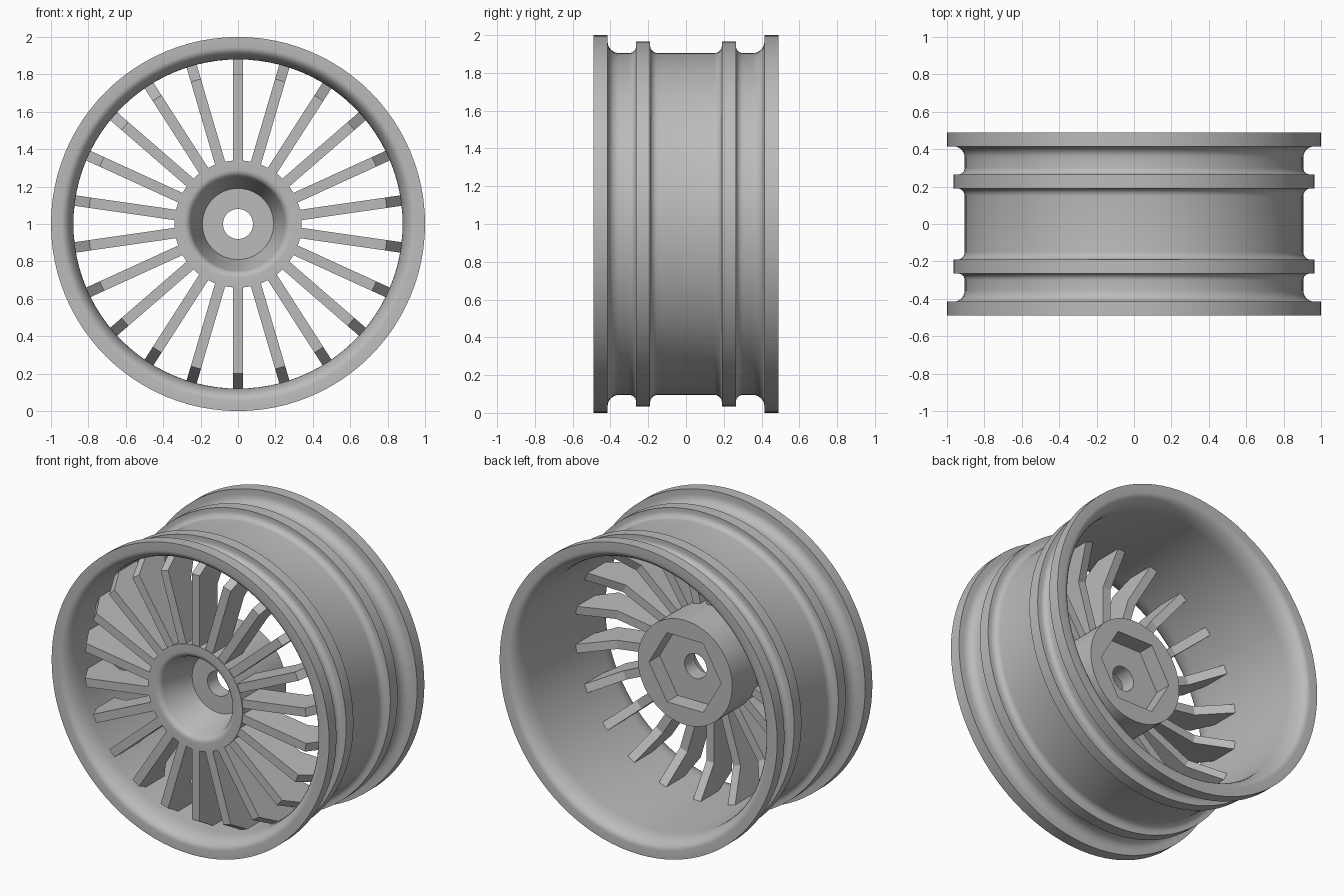
import bpy, bmesh
from math import sin, cos, pi, radians

cube = bpy.data.objects.get("Cube")
if cube:
    bpy.data.objects.remove(cube, do_unlink=True)

SEGMENTS = 96
SPOKES = 22

grey = bpy.data.materials.new("satin grey")
grey.use_nodes = True
colour = (0.5, 0.5, 0.5, 1)
grey.diffuse_color = colour
grey.node_tree.nodes["Principled BSDF"].inputs["Base Color"].default_value = colour


def finish(name, bm, smooth):
    bmesh.ops.recalc_face_normals(bm, faces=bm.faces)
    mesh = bpy.data.meshes.new(name)
    bm.to_mesh(mesh)
    bm.free()
    mesh.materials.append(grey)
    obj = bpy.data.objects.new(name, mesh)
    bpy.context.collection.objects.link(obj)
    obj.location.z = 1
    if smooth:
        bpy.ops.object.select_all(action='DESELECT')
        obj.select_set(True)
        bpy.context.view_layer.objects.active = obj
        bpy.ops.object.shade_smooth_by_angle(angle=radians(32))
    return obj


def arc(r, y, size_r, size_y, start, end, steps=6):
    """Elliptical arc of (radius, y) points around a centre."""
    angles = [radians(start + (end - start) * i / steps) for i in range(steps + 1)]
    return [(r + size_r * sin(a), y + size_y * cos(a)) for a in angles]


def lathe(name, profile):
    """Turn a closed profile about the y axis; a third item 'hex' makes that ring hexagonal."""
    bm = bmesh.new()
    rings = []
    for r, y, *shape in profile:
        ring = []
        for i in range(SEGMENTS):
            t = 2 * pi * i / SEGMENTS
            k = cos(pi / 6) / cos(t % (pi / 3) - pi / 6) if shape else 1
            ring.append(bm.verts.new((r * k * cos(t), y, r * k * sin(t))))
        rings.append(ring)
    for a, b in zip(rings, rings[1:] + rings[:1]):
        for i in range(SEGMENTS):
            j = (i + 1) % SEGMENTS
            bm.faces.new((a[i], a[j], b[j], b[i]))
    return finish(name, bm, True)


# Rim: rounded inner lip, flange, grooves and ridges, mirrored front to back
front_half = arc(0.945, -0.36, 0.065, 0.13, 270, 180, 8)
front_half += [(1.0, -0.49), (1.0, -0.415)]
front_half += arc(0.965, -0.355, 0.06, 0.06, 180, 270)[:1]
front_half += arc(0.965, -0.355, 0.06, 0.06, 180, 270)[1:]
front_half += arc(0.94, -0.30, 0.035, 0.035, 270, 360)
front_half += [(0.965, -0.265), (0.965, -0.19)]
front_half += arc(0.945, -0.15, 0.04, 0.04, 180, 270)
back_half = [(r, -y) for r, y in reversed(front_half)]
lathe("rim", front_half + back_half)

# Hub: tapered dish in front, centre bore, hexagonal socket behind
hub = [(0.34, 0.01), (0.34, -0.44)]
hub += arc(0.29, -0.40, 0.04, 0.04, 180, 255, 6)
hub += [(0.19, -0.20), (0.08, -0.20), (0.08, -0.10)]
hub += [(0.26, -0.10, 'hex'), (0.26, 0.01, 'hex')]
lathe("hub", hub)

# Spokes: thin bent plates joining hub and rim
outline = [(0.32, -0.435), (0.80, -0.435), (0.885, -0.29),
           (0.885, -0.11), (0.68, -0.25), (0.32, -0.25)]
bm = bmesh.new()
for n in range(SPOKES):
    t = pi / 2 + 2 * pi * n / SPOKES
    sides = []
    for w in (-0.028, 0.028):
        sides.append([bm.verts.new((r * cos(t) - w * sin(t), y, r * sin(t) + w * cos(t)))
                      for r, y in outline])
    a, b = sides
    bm.faces.new(a)
    bm.faces.new(b[::-1])
    for i in range(len(a)):
        j = (i + 1) % len(a)
        bm.faces.new((a[i], b[i], b[j], a[j]))
finish("spokes", bm, False)
